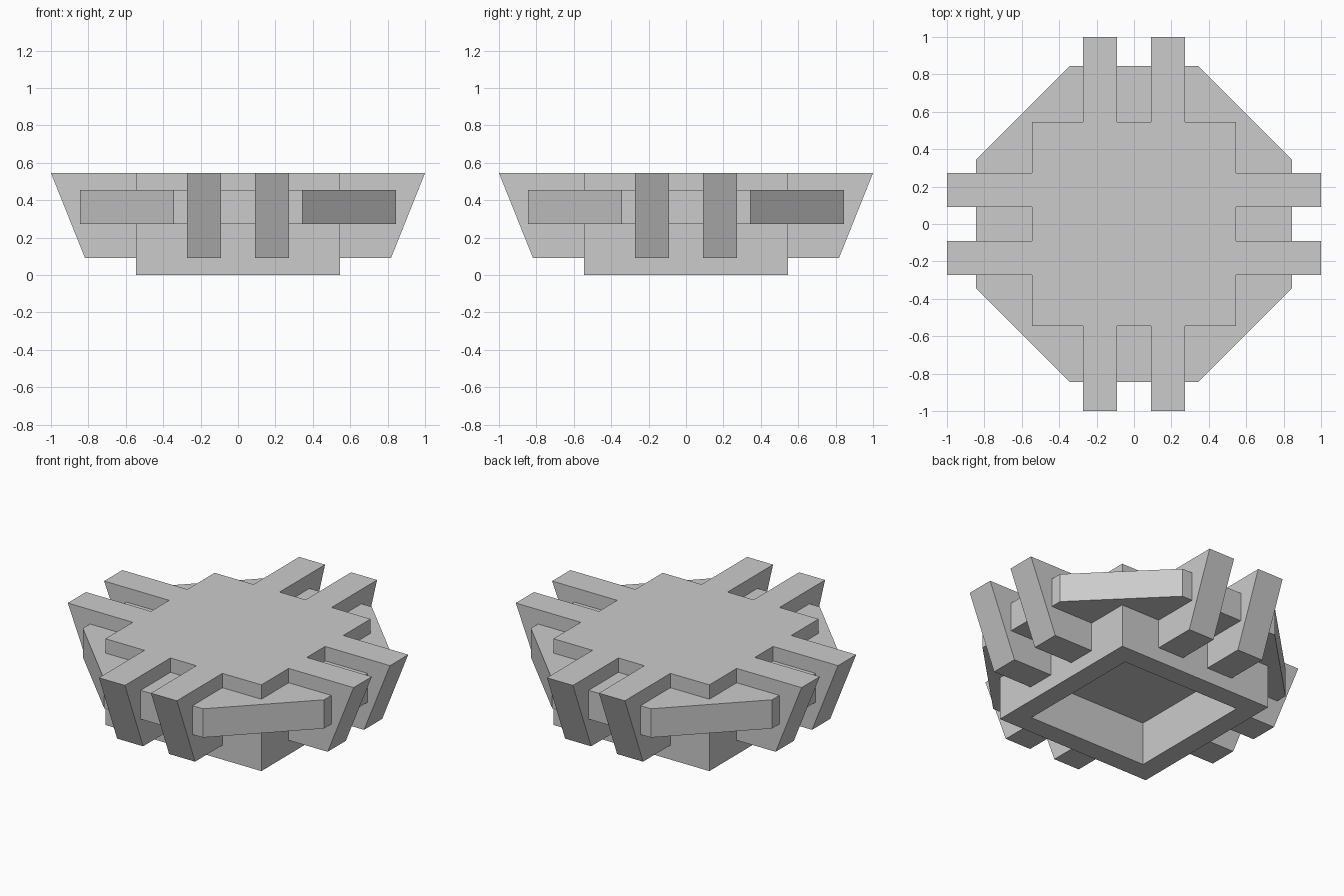
import bpy, bmesh, math
from mathutils import Matrix, Vector

if "Cube" in bpy.data.objects:
    bpy.data.objects.remove(bpy.data.objects["Cube"])

U = 1 / 11  # the model sits on a grid of elevenths


def finish(name, bm):
    bmesh.ops.recalc_face_normals(bm, faces=bm.faces)
    mesh = bpy.data.meshes.new(name)
    bm.to_mesh(mesh)
    bm.free()
    obj = bpy.data.objects.new(name, mesh)
    bpy.context.collection.objects.link(obj)


def prism(name, points, extrude, turn):
    """Extrude a closed profile, then turn it about the z axis."""
    bm = bmesh.new()
    face = bm.faces.new([bm.verts.new(Vector(p) * U) for p in points])
    new = bmesh.ops.extrude_face_region(bm, geom=[face])["geom"]
    bmesh.ops.translate(bm, vec=Vector(extrude) * U,
                        verts=[g for g in new if isinstance(g, bmesh.types.BMVert)])
    bm.transform(Matrix.Rotation(turn, 4, "Z"))
    finish(name, bm)


# Central block with a straight-walled square recess in the underside
bm = bmesh.new()
bmesh.ops.create_cube(bm, size=1)
bm.transform(Matrix.Translation((0, 0, 3 * U)) @ Matrix.Diagonal((12 * U, 12 * U, 6 * U, 1)))
bm.normal_update()
bottom = min(bm.faces, key=lambda f: f.calc_center_median().z)
bmesh.ops.inset_region(bm, faces=[bottom], thickness=2 * U)
ceiling = bmesh.ops.extrude_discrete_faces(bm, faces=[bottom])["faces"][0]
rim = [v for v in bm.verts if v.co.z < 0.01 and abs(v.co.x) < 5 * U]
bmesh.ops.translate(bm, verts=ceiling.verts, vec=(0, 0, 3 * U))
bmesh.ops.remove_doubles(bm, verts=bm.verts, dist=1e-5)
finish("central_block", bm)

# Octagonal band in four pieces whose seams hide inside the fins
a, h = 9.28, 3.8
band = [(2, 6), (2, a), (h, a), (a, h), (a, -2), (6, -2), (6, 6)]

# Tapered fin outline, seen from the side
fin = [(6, 6), (11, 6), (9, 1), (6, 1)]

for i in range(4):
    turn = i * math.pi / 2
    prism(f"octagon_band_{i + 1}", [(x, y, 3) for x, y in band], (0, 0, 2), turn)
    for side, y in (("left", 1), ("right", -3)):
        prism(f"fin_{i + 1}_{side}", [(x, y, z) for x, z in fin], (0, 2, 0), turn)
